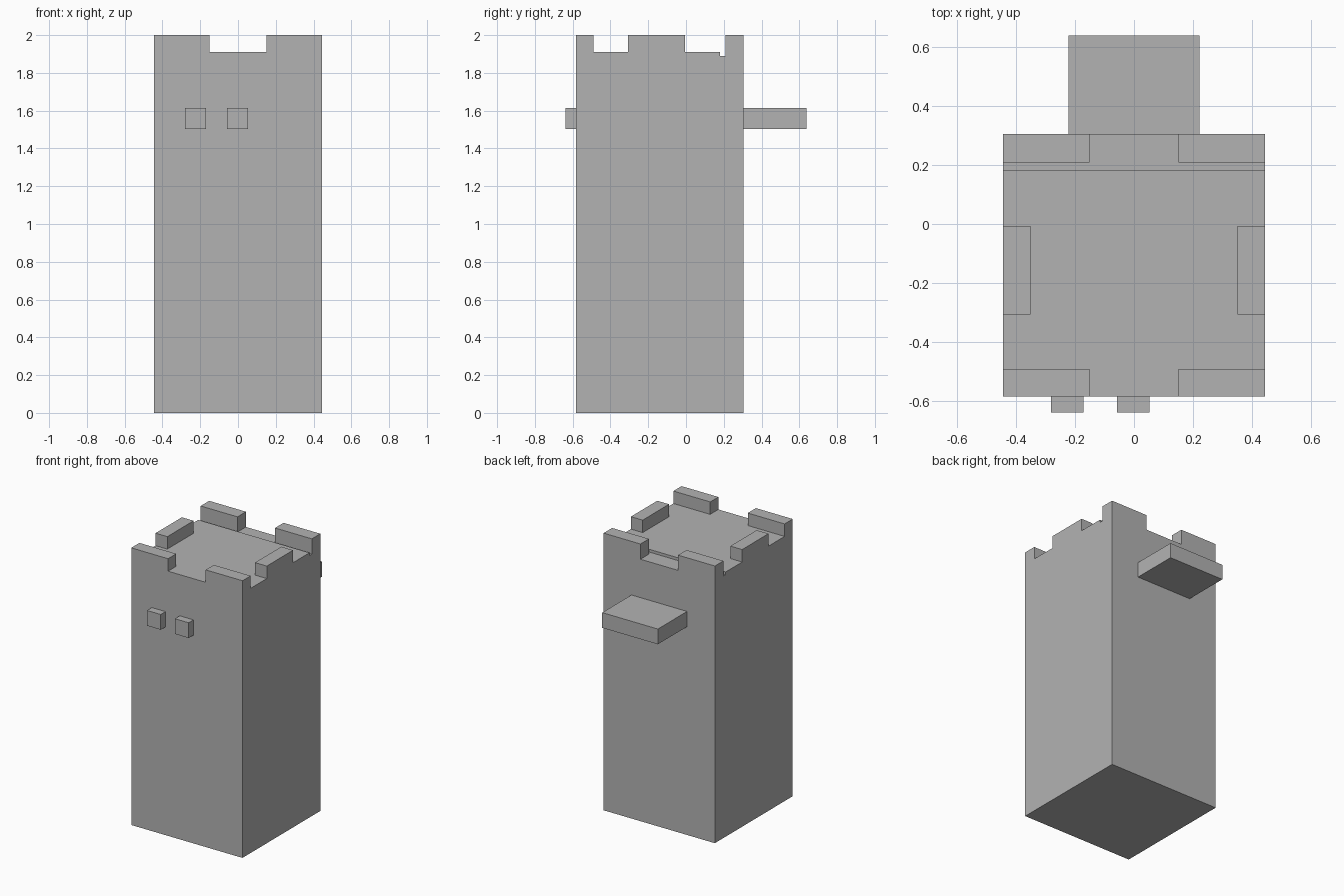
import bpy

cube = bpy.data.objects.get("Cube")
if cube:
    bpy.data.objects.remove(cube, do_unlink=True)

GREY = (0.45, 0.45, 0.45, 1.0)
stone = bpy.data.materials.new("stone grey")
stone.use_nodes = True
stone.diffuse_color = GREY
stone.node_tree.nodes["Principled BSDF"].inputs["Base Color"].default_value = GREY

HALF = 0.444                  # half width of the tower
FRONT, BACK = -0.583, 0.305   # tower faces along y
ROOF, GUTTER, TOP = 1.91, 1.89, 2.0


def box(name, x, y, z):
    """Axis-aligned box from three (low, high) ranges."""
    centre = [(lo + hi) / 2 for lo, hi in (x, y, z)]
    bpy.ops.mesh.primitive_cube_add(size=1, location=centre)
    ob = bpy.context.object
    ob.name = ob.data.name = name
    ob.scale = [hi - lo for lo, hi in (x, y, z)]
    bpy.ops.object.transform_apply(location=False, rotation=False, scale=True)
    ob.data.materials.append(stone)
    return ob


tower = box("tower", (-HALF, HALF), (FRONT, BACK), (0, TOP))

# Cuts that leave the battlements standing around the roof
cuts = [
    ((-0.35, 0.35), (-0.49, 0.208), ROOF),    # roof well
    ((-0.15, 0.15), (-1, 1), ROOF),           # front and back gaps
    ((-1, 1), (-0.49, -0.306), ROOF),         # side gaps near the front
    ((-1, 1), (-0.006, 0.208), ROOF),         # side gaps near the back
    ((-1, 1), (0.181, 0.208), GUTTER),        # gutter behind the roof
    ((-0.15, 0.15), (0.181, 1), GUTTER),      # lowered back gap
]
for x, y, floor in cuts:
    cutter = box("roof_cutter", x, y, (floor, TOP + 0.3))
    cutter.hide_render = True
    mod = tower.modifiers.new("cut", "BOOLEAN")
    mod.operation = "DIFFERENCE"
    mod.solver = "EXACT"
    mod.object = cutter
    bpy.context.view_layer.objects.active = tower
    bpy.ops.object.modifier_apply(modifier=mod.name)
    bpy.data.objects.remove(cutter, do_unlink=True)

# Two small blocks on the front, off to the right
for name, x in (("right_front_block", -0.225), ("left_front_block", -0.002)):
    box(name, (x - 0.055, x + 0.055), (-0.638, FRONT), (1.503, 1.613))

# Ledge on the back
box("back_ledge", (-0.222, 0.222), (BACK, 0.638), (1.503, 1.613))
